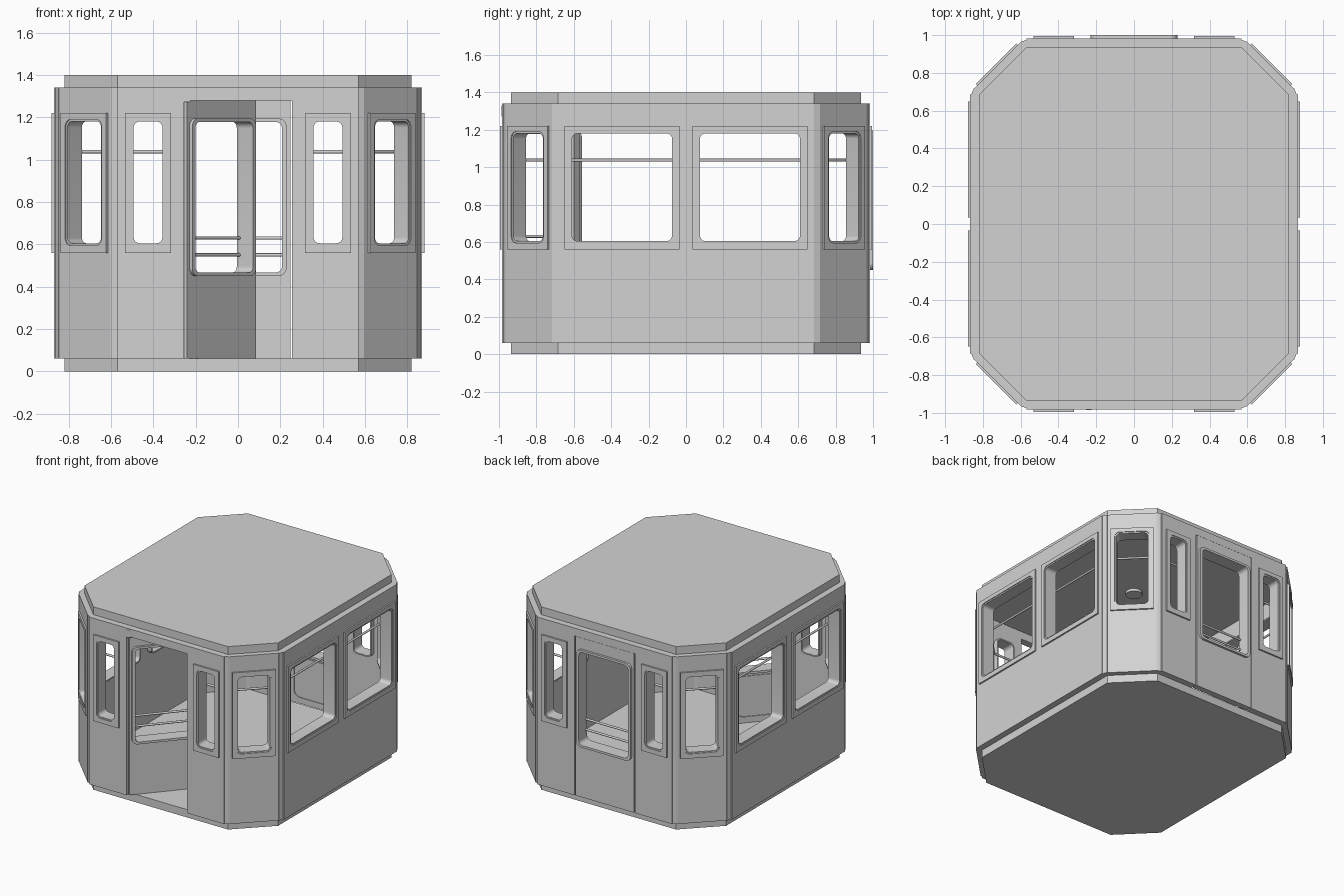
import bpy, bmesh, math
from mathutils import Matrix, Vector

if "Cube" in bpy.data.objects:
    bpy.data.objects.remove(bpy.data.objects["Cube"])

grey = bpy.data.materials.new("light_grey")
grey.diffuse_color = (0.65, 0.65, 0.65, 1)
grey.use_nodes = True
grey.node_tree.nodes["Principled BSDF"].inputs["Base Color"].default_value = grey.diffuse_color


def finish(name, bm, M=Matrix()):
    bmesh.ops.remove_doubles(bm, verts=bm.verts, dist=1e-5)
    bmesh.ops.recalc_face_normals(bm, faces=bm.faces)
    me = bpy.data.meshes.new(name)
    bm.to_mesh(me)
    bm.free()
    me.materials.append(grey)
    ob = bpy.data.objects.new(name, me)
    ob.matrix_world = M
    bpy.context.collection.objects.link(ob)
    return ob


def wall_frame(px, py, deg):
    """Local x = along the wall, local y = up, local z = outward."""
    a = math.radians(deg)
    c, s = math.cos(a), math.sin(a)
    return Matrix(((-s, 0, c, px), (c, 0, s, py), (0, 1, 0, 0), (0, 0, 0, 1)))


def rrect(x0, x1, y0, y1, r=0.0, n=6):
    if r == 0:
        return [(x0, y0), (x1, y0), (x1, y1), (x0, y1)]
    pts = []
    for cx, cy, a0 in ((x1 - r, y1 - r, 0), (x0 + r, y1 - r, 90),
                       (x0 + r, y0 + r, 180), (x1 - r, y0 + r, 270)):
        for i in range(n + 1):
            a = math.radians(a0 + 90 * i / n)
            pts.append((cx + r * math.cos(a), cy + r * math.sin(a)))
    return pts


def plate(name, loops, d0, d1, M=Matrix()):
    """Outline with holes, extruded from depth d0 to d1."""
    cu = bpy.data.curves.new(name, 'CURVE')
    cu.dimensions = '2D'
    cu.fill_mode = 'BOTH'
    cu.extrude = (d1 - d0) / 2
    for loop in loops:
        sp = cu.splines.new('POLY')
        sp.points.add(len(loop) - 1)
        for p, (x, y) in zip(sp.points, loop):
            p.co = (x, y, 0, 1)
        sp.use_cyclic_u = True
    tmp = bpy.data.objects.new("tmp", cu)
    bpy.context.collection.objects.link(tmp)
    dg = bpy.context.evaluated_depsgraph_get()
    me = bpy.data.meshes.new_from_object(tmp.evaluated_get(dg))
    bm = bmesh.new()
    bm.from_mesh(me)
    bpy.data.objects.remove(tmp)
    bpy.data.curves.remove(cu)
    bpy.data.meshes.remove(me)
    bmesh.ops.translate(bm, verts=bm.verts, vec=(0, 0, (d0 + d1) / 2))
    return finish(name, bm, M)


def rod(name, p0, p1, r):
    p0, p1 = Vector(p0), Vector(p1)
    d = p1 - p0
    bm = bmesh.new()
    bmesh.ops.create_cone(bm, cap_ends=True, segments=12, radius1=r, radius2=r, depth=d.length)
    M = Matrix.Translation((p0 + p1) / 2) @ d.to_track_quat('Z', 'Y').to_matrix().to_4x4()
    return finish(name, bm, M)


T = 0.055  # wall thickness
Z0, Z1 = 0.06, 1.34


def window(name, cx, hw, M, z0=0.595, z1=1.19):
    """Square outer trim and deep rounded lining; returns the wall hole."""
    hole = rrect(cx - hw, cx + hw, z0, z1, 0.035)
    trim = rrect(cx - hw - 0.03, cx + hw + 0.03, z0 - 0.035, z1 + 0.03)
    plate(name + "_trim", [trim, hole], -0.002, 0.012, M)
    inner = rrect(cx - hw + 0.01, cx + hw - 0.01, z0 + 0.01, z1 - 0.01, 0.028)
    plate(name + "_lining", [hole, inner], -0.09, 0.006, M)
    return hole


# side walls with two wide windows each
for side, px, deg in (("right", 0.868, 0), ("left", -0.868, 180)):
    M = wall_frame(px, 0, deg)
    holes = [window(f"{side}_window_{i}", s * 0.342, 0.277, M) for i, s in enumerate((-1, 1))]
    plate(side + "_wall", [rrect(-0.685, 0.685, Z0, Z1)] + holes, -T, 0, M)

# end walls with a doorway and two narrow windows
for side, py, deg in (("front", -0.983, -90), ("back", 0.983, 90)):
    M = wall_frame(0, py, deg)
    holes = [window(f"{side}_window_{i}", s * 0.425, 0.078, M) for i, s in enumerate((-1, 1))]
    outline = [(-0.57, Z0), (-0.255, Z0), (-0.255, 1.28), (0.255, 1.28), (0.255, Z0),
               (0.57, Z0), (0.57, Z1), (-0.57, Z1)]
    plate(side + "_wall", [outline] + holes, -T, 0, M)

# chamfered corner walls and the posts beside them
for sx in (-1, 1):
    for sy in (-1, 1):
        tag = ("right" if sx > 0 else "left") + ("_back" if sy > 0 else "_front")
        deg = math.degrees(math.atan2(sy, sx))
        M = wall_frame(sx * 0.722, sy * 0.84, deg)
        hole = window(tag + "_corner_window", 0, 0.122, M)
        plate(tag + "_corner_wall", [rrect(-0.178, 0.178, Z0, Z1), hole], -T, 0, M)
        for i, (x, y, a) in enumerate(((0.582, 0.968, 67.5), (0.854, 0.698, 22.5))):
            P = wall_frame(sx * x, sy * y, math.degrees(
                math.atan2(sy * math.sin(math.radians(a)), sx * math.cos(math.radians(a)))))
            plate(f"{tag}_post_{i}", [rrect(-0.02, 0.02, Z0, Z1)], -T, 0.002, P)

# floor and roof slabs
octagon = [(0.57, -0.935), (0.82, -0.685), (0.82, 0.685), (0.57, 0.935),
           (-0.57, 0.935), (-0.82, 0.685), (-0.82, -0.685), (-0.57, -0.935)]
plate("floor_slab", [octagon], 0, Z0)
plate("roof_slab", [octagon], Z1, 1.4)


def door(name, M):
    hole = rrect(-0.23, 0.23, 0.45, 1.195, 0.04)
    plate(name, [rrect(-0.247, 0.247, Z0 + 0.001, 1.279), hole], -0.045, 0, M)
    inner = rrect(-0.208, 0.208, 0.467, 1.178, 0.03)
    plate(name + "_window_lining", [hole, inner], -0.085, 0.017, M)
    # inner hatch: thin raised rounded outline
    plate(name + "_hatch", [rrect(-0.19, 0.19, 0.1, 0.42, 0.06),
                            rrect(-0.18, 0.18, 0.11, 0.41, 0.05)], -0.051, -0.044, M)
    # guard bars across the window
    for i, z in enumerate((0.55, 0.63)):
        rod(f"{name}_bar_{i}", M @ Vector((-0.22, z, -0.07)), M @ Vector((0.22, z, -0.07)), 0.008)


# closed back door, front door swung inward
door("back_door", wall_frame(0, 0.983, 90))
swing = 49
w = math.radians(swing)
hx, hy = -0.24, -0.972
door("front_door", wall_frame(hx + 0.247 * math.cos(w), hy + 0.247 * math.sin(w), -90 + swing))
plate("front_door_pivot", [rrect(-0.255, -0.225, 1.272, 1.33)], -0.05, 0.003,
      wall_frame(0, -0.983, -90))

# handrails round the inside, broken at the doors
for sx, tag in ((-1, "left"), (1, "right")):
    pts = [(0.29, -0.885), (0.54, -0.885), (0.77, -0.655),
           (0.77, 0.655), (0.54, 0.885), (0.29, 0.885)]
    for i in range(5):
        (x0, y0), (x1, y1) = pts[i], pts[i + 1]
        rod(f"{tag}_handrail_{i}", (sx * x0, y0, 1.037), (sx * x1, y1, 1.037), 0.008)
    # rail brackets
    rod(f"{tag}_side_bracket", (sx * 0.76, 0, 1.037), (sx * 0.83, 0, 1.037), 0.015)
    for sy in (-1, 1):
        rod(f"{tag}_end_bracket", (sx * 0.29, sy * 0.875, 1.037), (sx * 0.29, sy * 0.94, 1.037), 0.012)

# round ceiling lamp
rod("ceiling_lamp", (0, 0, 1.32), (0, 0, 1.345), 0.06)

# smooth rounded parts, keep edges sharp
bpy.ops.object.select_all(action='DESELECT')
for ob in bpy.context.collection.objects:
    ob.select_set(True)
    bpy.context.view_layer.objects.active = ob
bpy.ops.object.shade_smooth_by_angle(angle=math.radians(32))
